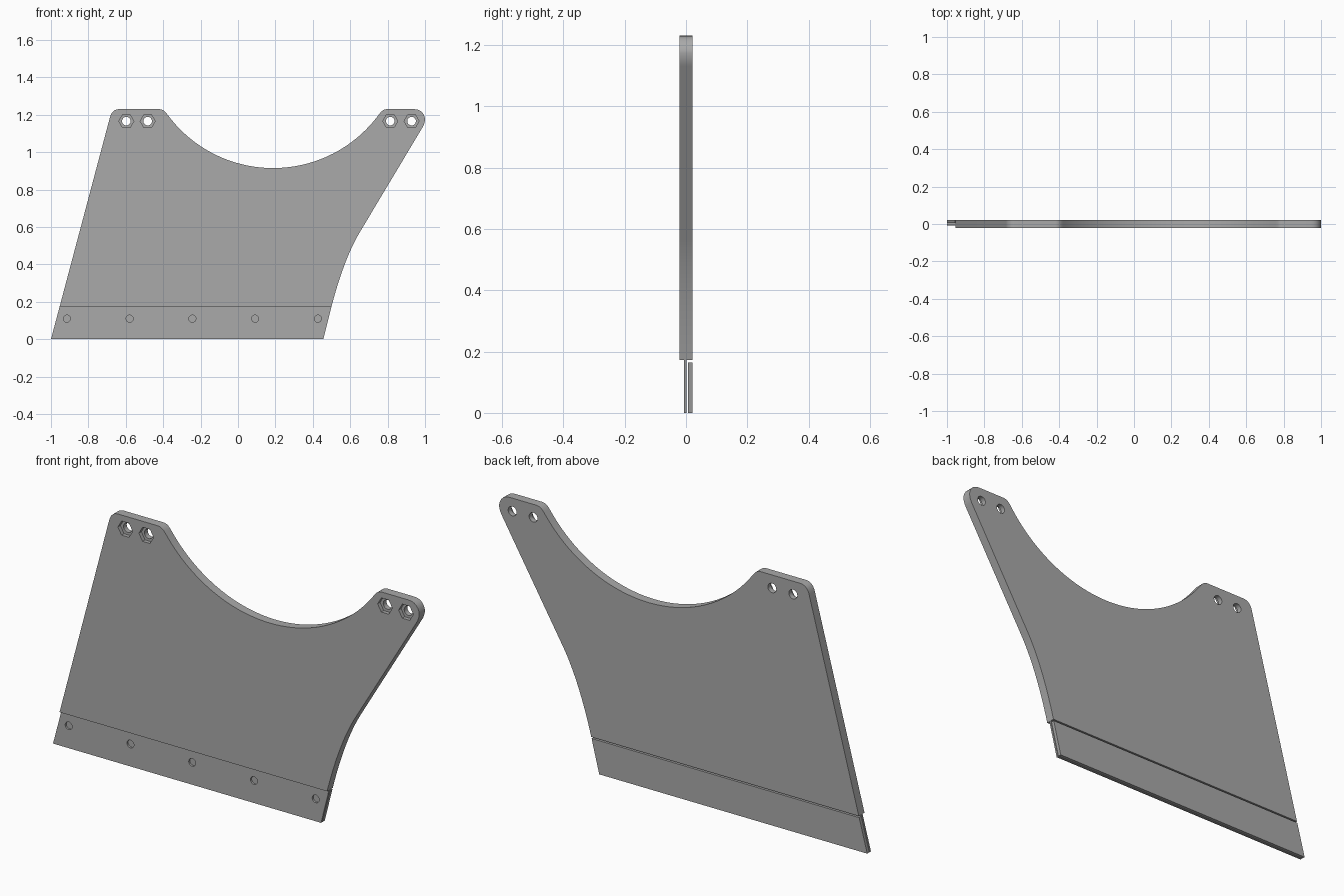
import bpy, bmesh, math
from mathutils import Vector, Matrix

cube = bpy.data.objects.get("Cube")
if cube:
    bpy.data.objects.remove(cube, do_unlink=True)

grey = bpy.data.materials.new("plain grey")
grey.use_nodes = True
COLOUR = (0.4, 0.4, 0.4, 1)
grey.diffuse_color = COLOUR
grey.node_tree.nodes["Principled BSDF"].inputs["Base Color"].default_value = COLOUR


def bezier(a, b, c, steps=8):
    """Quadratic curve from a to c, pulled towards b."""
    a, b, c = Vector(a), Vector(b), Vector(c)
    return [a * (1 - t) ** 2 + b * 2 * t * (1 - t) + c * t * t
            for t in (i / steps for i in range(steps + 1))]


def arc(cx, cz, r, half_angle, steps=48):
    """Lower arc of a circle, from left to right."""
    return [Vector((cx + r * math.sin(a), cz - r * math.cos(a)))
            for a in (half_angle * (2 * i / steps - 1) for i in range(steps + 1))]


# Whole side profile: sloping edge, two ears, round saddle, curved edge
outline = [Vector((-1, 0))]
outline += bezier((-0.685, 1.185), (-0.674, 1.23), (-0.635, 1.23))
outline += bezier((-0.42, 1.23), (-0.398, 1.23), (-0.38, 1.205), 5)
outline += arc(0.188, 1.616, 0.701, math.asin(0.568 / 0.701))[1:-1]
outline += bezier((0.756, 1.205), (0.774, 1.23), (0.796, 1.23), 5)
outline += bezier((0.94, 1.23), (0.99, 1.23), (1.0, 1.18))
outline += bezier((1.0, 1.18), (1.0, 1.155), (0.985, 1.13))[1:]
outline += bezier((0.65, 0.57), (0.565, 0.425), (0.5, 0.175), 16)
outline.append(Vector((0.456, 0)))


def slab(name, y0, y1, z0, z1):
    """Extrude the profile from y0 to y1 and keep the band z0 to z1."""
    bm = bmesh.new()
    face = bm.faces.new([bm.verts.new((p.x, y0, p.y)) for p in outline])
    for z, n in ((z0, -1), (z1, 1)):
        bmesh.ops.bisect_plane(bm, geom=bm.verts[:] + bm.edges[:] + bm.faces[:],
                               plane_co=(0, 0, z), plane_no=(0, 0, n), clear_outer=True)
    out = bmesh.ops.extrude_face_region(bm, geom=bm.faces[:])
    verts = [v for v in out["geom"] if isinstance(v, bmesh.types.BMVert)]
    bmesh.ops.translate(bm, verts=verts, vec=(0, y1 - y0, 0))
    bmesh.ops.recalc_face_normals(bm, faces=bm.faces[:])
    return make(name, bm)


def make(name, bm):
    mesh = bpy.data.meshes.new(name)
    bm.to_mesh(mesh)
    bm.free()
    mesh.materials.append(grey)
    obj = bpy.data.objects.new(name, mesh)
    bpy.context.collection.objects.link(obj)
    return obj


def drill(target, points, radius, sides, y0, y1):
    """Cut prisms running along y out of the target."""
    bm = bmesh.new()
    for x, z in points:
        place = Matrix.Translation((x, (y0 + y1) / 2, z)) @ Matrix.Rotation(math.pi / 2, 4, "X")
        if sides == 6:
            place = place @ Matrix.Rotation(math.pi / 2, 4, "Z")
        bmesh.ops.create_cone(bm, cap_ends=True, segments=sides, radius1=radius,
                              radius2=radius, depth=y1 - y0, matrix=place)
    cutter = make("hole_cutter", bm)
    cutter.hide_render = True
    mod = target.modifiers.new("holes", "BOOLEAN")
    mod.operation, mod.solver, mod.object = "DIFFERENCE", "EXACT", cutter
    bpy.context.view_layer.objects.active = target
    bpy.ops.object.modifier_apply(modifier=mod.name)
    bpy.data.objects.remove(cutter, do_unlink=True)


# Thick plate with bolt holes and hexagonal nut pockets in the ears
plate = slab("main_plate", -0.022, 0.022, 0.172, 1.3)
bolts = [(x, 1.166) for x in (-0.597, -0.483, 0.814, 0.928)]
drill(plate, bolts, 0.023, 24, -0.1, 0.1)
drill(plate, bolts, 0.04, 6, -0.1, -0.003)

# Thin tongue below the plate with a row of holes
tongue = slab("lower_tongue", -0.007, 0.002, 0, 0.172)
drill(tongue, [(-0.915 + 0.3355 * i, 0.11) for i in range(5)], 0.019, 24, -0.1, 0.1)

# Backing strip behind the tongue
strip = slab("backing_strip", 0.006, 0.022, 0, 0.165)

# Smooth curved edges, keep corners sharp
for obj in (plate, tongue, strip):
    bpy.ops.object.select_all(action="DESELECT")
    obj.select_set(True)
    bpy.context.view_layer.objects.active = obj
    bpy.ops.object.shade_smooth_by_angle(angle=math.radians(30))
